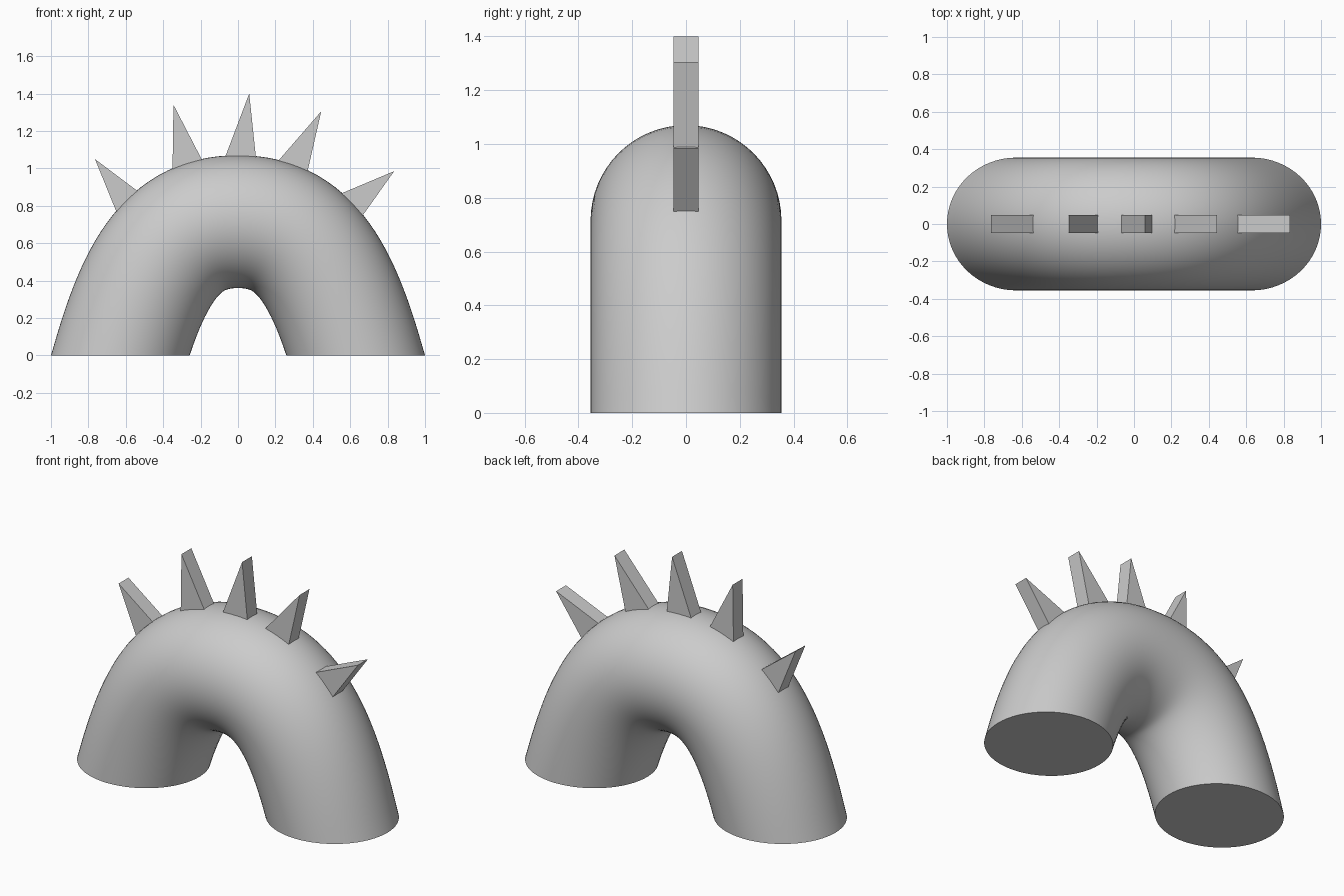
import bpy, bmesh, math
from mathutils import Vector
from mathutils.geometry import interpolate_bezier

cube = bpy.data.objects.get("Cube")
if cube:
    bpy.data.objects.remove(cube)

RADIUS = 0.355
SIDES = 64
CROWN = 0.715        # height of the tube's centre line at the top
SPIKE_HALF = 0.047   # half thickness of a spike

grey = bpy.data.materials.new("light_grey")
grey.use_nodes = True
colour = (0.6, 0.6, 0.6, 1)
grey.diffuse_color = colour
grey.node_tree.nodes["Principled BSDF"].inputs["Base Color"].default_value = colour


def make_object(name, bm):
    bmesh.ops.recalc_face_normals(bm, faces=bm.faces)
    mesh = bpy.data.meshes.new(name)
    bm.to_mesh(mesh)
    bm.free()
    mesh.materials.append(grey)
    obj = bpy.data.objects.new(name, mesh)
    bpy.context.collection.objects.link(obj)
    return obj


# Centre line: one half as a curve, extended below the ground, then mirrored
foot = Vector((-0.63, 0, 0))
lean = Vector((0.28, 0, 0.953))
half = interpolate_bezier(foot, foot + lean * 0.51,
                          Vector((-0.325, 0, CROWN)), Vector((0, 0, CROWN)), 28)
half = [foot - lean * 0.25] + half
path = half + [Vector((-p.x, 0, p.z)) for p in reversed(half[:-1])]

# Arched body: circle swept along the centre line, cut flat at the ground
bm = bmesh.new()
rings = []
for i, p in enumerate(path):
    tangent = (path[min(i + 1, len(path) - 1)] - path[max(i - 1, 0)]).normalized()
    across = Vector((-tangent.z, 0, tangent.x))
    ring = []
    for s in range(SIDES):
        a = math.tau * s / SIDES
        offset = across * math.cos(a) + Vector((0, math.sin(a), 0))
        ring.append(bm.verts.new(p + offset * RADIUS))
    rings.append(ring)
for r0, r1 in zip(rings, rings[1:]):
    for s in range(SIDES):
        n = (s + 1) % SIDES
        bm.faces.new((r0[s], r0[n], r1[n], r1[s]))
bmesh.ops.bisect_plane(bm, geom=bm.verts[:] + bm.edges[:] + bm.faces[:],
                       plane_co=(0, 0, 0), plane_no=(0, 0, 1), clear_inner=True)
bmesh.ops.holes_fill(bm, edges=[e for e in bm.edges if e.is_boundary], sides=0)
body = make_object("arched_body", bm)
bpy.ops.object.select_all(action="DESELECT")
body.select_set(True)
bpy.context.view_layer.objects.active = body
bpy.ops.object.shade_smooth_by_angle(angle=math.radians(40))

# Back spikes: flat wedges given by tip and two root points on the surface
spikes = [
    ((-0.765, 1.05), (-0.655, 0.78), (-0.545, 0.885)),
    ((-0.345, 1.34), (-0.35, 1.00), (-0.195, 1.05)),
    ((0.06, 1.40), (-0.067, 1.065), (0.095, 1.065)),
    ((0.445, 1.305), (0.215, 1.04), (0.372, 0.985)),
    ((0.835, 0.985), (0.562, 0.87), (0.675, 0.76)),
]
for number, (tip, *roots) in enumerate(spikes, 1):
    tip = Vector(tip)
    # Roots are pushed a little way into the body
    corners = [tip] + [tip + (Vector(r) - tip) * 1.12 for r in roots]
    bm = bmesh.new()
    front, back = [[bm.verts.new((c.x, y, c.y)) for c in corners]
                   for y in (-SPIKE_HALF, SPIKE_HALF)]
    bm.faces.new(front)
    bm.faces.new(back)
    for k in range(3):
        n = (k + 1) % 3
        bm.faces.new((front[k], front[n], back[n], back[k]))
    make_object(f"spike_{number}", bm)
